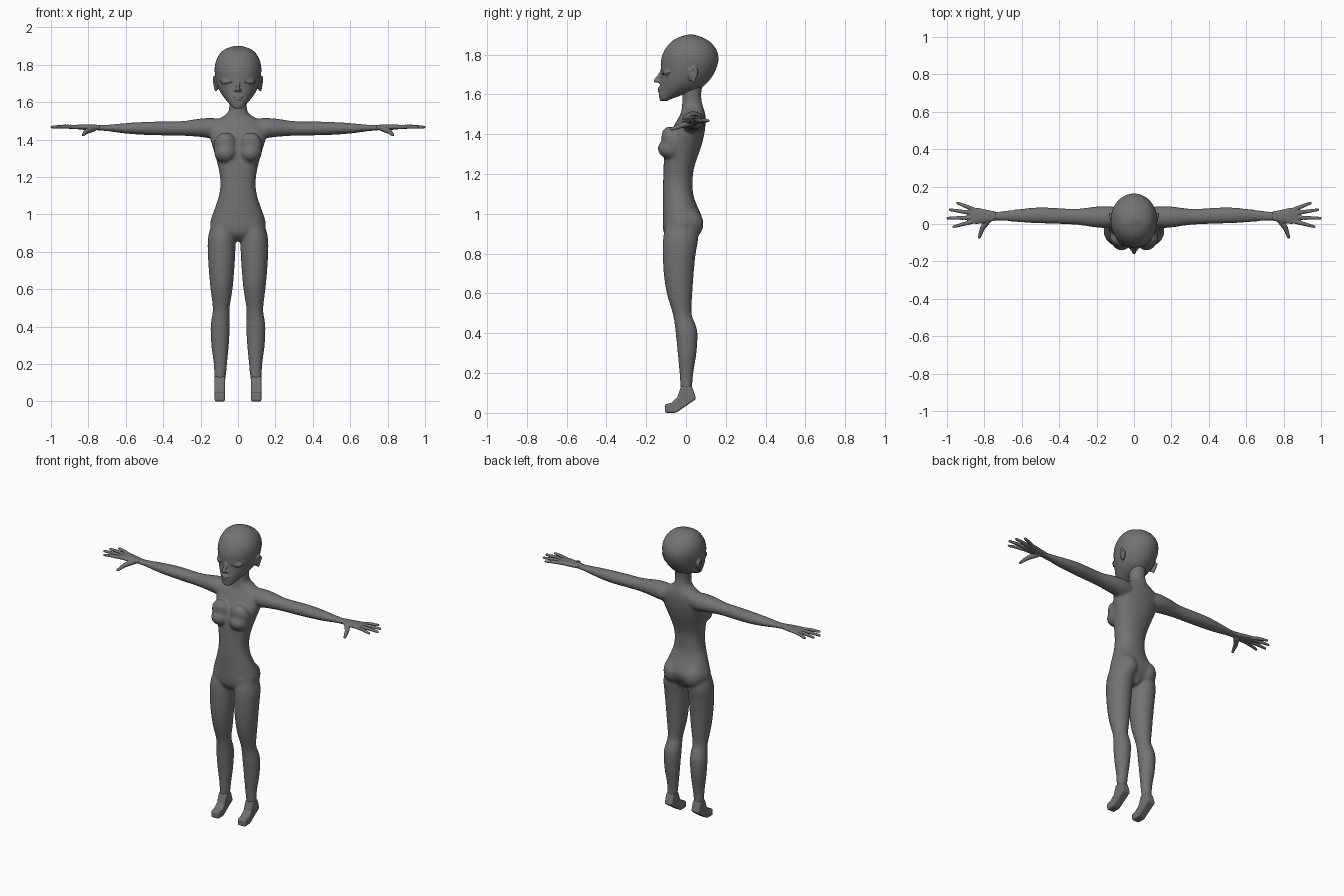
import bpy, bmesh, math
from mathutils import Vector, Matrix

grey = bpy.data.materials.new("dark_grey")
grey.diffuse_color = (0.17, 0.17, 0.17, 1)


def spline(p0, p1, p2, p3, t):
    return [0.5 * (2*b + (c-a)*t + (2*a-5*b+4*c-d)*t*t + (3*b-a-3*c+d)*t**3)
            for a, b, c, d in zip(p0, p1, p2, p3)]


def loft(bm, axis, secs, power=2.0, n=32, sub=3):
    """Skin rings; each section is (position, low1, high1, low2, high2)."""
    rows = []
    for i in range(len(secs) - 1):
        p = [secs[max(0, min(len(secs) - 1, i + k))] for k in (-1, 0, 1, 2)]
        rows += [spline(*p, s / sub) for s in range(sub)]
    rows.append(secs[-1])
    rings = []
    for t, a0, a1, b0, b1 in rows:
        ring = []
        for k in range(n):
            c, s = math.cos(2*math.pi*k/n), math.sin(2*math.pi*k/n)
            a = (a0+a1)/2 + (a1-a0)/2 * math.copysign(abs(c)**(2/power), c)
            b = (b0+b1)/2 + (b1-b0)/2 * math.copysign(abs(s)**(2/power), s)
            ring.append(bm.verts.new((a, b, t) if axis == 'z' else (t, a, b)))
        rings.append(ring)
    for r, q in zip(rings, rings[1:]):
        for k in range(n):
            bm.faces.new((r[k], r[(k+1) % n], q[(k+1) % n], q[k]))
    bm.faces.new(rings[0][::-1])
    bm.faces.new(rings[-1])


def ball(bm, c, r, rot=(0, 0, 0)):
    m = Matrix.Translation(c)
    for ang, ax in zip(rot, 'XYZ'):
        m = m @ Matrix.Rotation(math.radians(ang), 4, ax)
    m = m @ Matrix.Diagonal((*r, 1))
    bmesh.ops.create_uvsphere(bm, u_segments=24, v_segments=16, radius=1, matrix=m)


def limb(bm, points, radii):
    """Chain of tapered cylinders with round joints."""
    for p, r in zip(points, radii):
        ball(bm, p, (r, r, r))
    for p, q, r, s in zip(points, points[1:], radii, radii[1:]):
        p, q = Vector(p), Vector(q)
        m = Matrix.Translation((p+q)/2) @ (q-p).to_track_quat('Z', 'Y').to_matrix().to_4x4()
        bmesh.ops.create_cone(bm, cap_ends=True, segments=16, radius1=r, radius2=s,
                              depth=(q-p).length, matrix=m)


def mirror(bm):
    d = bmesh.ops.duplicate(bm, geom=bm.verts[:] + bm.edges[:] + bm.faces[:])
    bmesh.ops.scale(bm, vec=(-1, 1, 1), verts=[g for g in d['geom'] if isinstance(g, bmesh.types.BMVert)])


def finish(bm, name, voxel=None, smooth=4):
    bmesh.ops.recalc_face_normals(bm, faces=bm.faces[:])
    me = bpy.data.meshes.new(name)
    bm.to_mesh(me)
    bm.free()
    me.materials.append(grey)
    ob = bpy.data.objects.new(name, me)
    bpy.context.collection.objects.link(ob)
    if voxel:
        m = ob.modifiers.new("fuse", 'REMESH')
        m.mode, m.voxel_size, m.use_smooth_shade = 'VOXEL', voxel, True
        s = ob.modifiers.new("soften", 'SMOOTH')
        s.factor, s.iterations = 0.5, smooth
    return ob


# body: legs, arms, bust and seat mirrored, then the torso, fused together
bm = bmesh.new()
legs = [(0.95, .080, .060, -.100, .050), (0.88, .087, .073, -.115, .062), (0.8, .088, .074, -.117, .049),
        (0.7, .088, .068, -.112, .039), (0.6, .088, .059, -.097, .032), (0.5, .090, .045, -.067, .028),
        (0.45, .092, .048, -.058, .046), (0.4, .095, .052, -.052, .058), (0.3, .096, .047, -.042, .053),
        (0.2, .094, .036, -.033, .037), (0.13, .096, .031, -.028, .032), (0.09, .097, .025, -.026, .034)]
loft(bm, 'z', [(z, x - r, x + r, f, b) for z, x, r, f, b in legs])
loft(bm, 'x', [(.06, 0, .085, 1.415, 1.505), (.13, -.020, .095, 1.405, 1.516), (.2, -.019, .094, 1.414, 1.513),
               (.3, -.005, .082, 1.421, 1.499), (.4, 0, .085, 1.422, 1.498), (.5, .003, .090, 1.425, 1.495),
               (.6, .008, .082, 1.432, 1.489), (.7, .016, .070, 1.445, 1.480), (.77, .015, .069, 1.450, 1.480)])
ball(bm, (.066, -.074, 1.328), (.061, .068, .054))
ball(bm, (.068, -.067, 1.362), (.064, .052, .080), (22, 0, 0))
ball(bm, (.070, -.010, .950), (.074, .099, .088))
mirror(bm)
torso = [(.858, .02, -.07, .03), (.88, .06, -.098, .045), (.905, .115, -.112, .06), (.935, .146, -.116, .078),
         (.965, .147, -.117, .084), (1.0, .136, -.117, .074), (1.05, .118, -.117, .052), (1.10, .102, -.117, .036),
         (1.16, .094, -.115, .033), (1.22, .099, -.113, .038), (1.28, .112, -.110, .056), (1.34, .129, -.100, .077),
         (1.40, .147, -.082, .092), (1.45, .150, -.056, .098), (1.49, .135, -.034, .098), (1.517, .092, -.023, .093),
         (1.545, .054, -.020, .084), (1.58, .047, -.019, .077), (1.62, .048, -.02, .078), (1.66, .052, -.02, .088)]
loft(bm, 'z', [(z, -x, x, f, b) for z, x, f, b in torso], power=2.2, n=48)
finish(bm, "body", 0.007, 16)

# hands: palm, four fingers and a thumb
bm = bmesh.new()
loft(bm, 'x', [(.74, .018, .067, 1.452, 1.479), (.79, .008, .076, 1.450, 1.481), (.84, 0, .087, 1.454, 1.481),
               (.875, .005, .083, 1.458, 1.478)], power=2.4)
for base, tip in [((.855, .077), (.943, .112)), ((.865, .058), (.982, .076)),
                  ((.868, .034), (.995, .031)), ((.86, .013), (.963, -.014))]:
    a, b = Vector((*base, 1.467)), Vector((*tip, 1.467))
    limb(bm, [a, a.lerp(b, .5) + Vector((0, 0, .003)), b], [.0115, .0105, .0075])
limb(bm, [(.775, .028, 1.46), (.81, -.022, 1.444), (.827, -.070, 1.426)], [.018, .0135, .0085])
mirror(bm)
finish(bm, "hands", 0.0035, 3)

# feet: side profile raised at the heel, extruded and bevelled
bm = bmesh.new()
side = [(-.106, 0), (-.05, 0), (.051, .07), (.030, .135), (-.025, .135), (-.044, .078), (-.075, .05), (-.106, .043)]
f = bm.faces.new([bm.verts.new((.069, y, z)) for y, z in side])
new = bmesh.ops.extrude_face_region(bm, geom=[f])['geom']
bmesh.ops.translate(bm, vec=(.056, 0, 0), verts=[v for v in new if isinstance(v, bmesh.types.BMVert)])
mirror(bm)
bev = finish(bm, "feet").modifiers.new("bevel", 'BEVEL')
bev.width, bev.segments = 0.010, 3

# head: eyelids and ears mirrored, then skull, nose and lips
bm = bmesh.new()
ball(bm, (.062, -.091, 1.710), (.031, .022, .018), (0, 0, 28))
ball(bm, (.116, .036, 1.702), (.010, .025, .039), (-10, 6, -22))
limb(bm, [(.116, .016, 1.69), (.122, .022, 1.723), (.128, .042, 1.736), (.130, .056, 1.715), (.120, .038, 1.665)],
     [.006, .006, .006, .006, .007])
mirror(bm)
skull = [(1.566, .018, -.126, -.092), (1.575, .032, -.133, -.080), (1.60, .054, -.136, -.01), (1.63, .079, -.134, .07),
         (1.66, .098, -.130, .108), (1.70, .114, -.126, .138), (1.74, .122, -.127, .156), (1.78, .125, -.124, .163),
         (1.82, .118, -.109, .155), (1.86, .097, -.079, .126), (1.885, .067, -.041, .085), (1.898, .030, 0, .047),
         (1.902, .006, .016, .028)]
loft(bm, 'z', [(z, -x, x, f, b) for z, x, f, b in skull], n=48)
limb(bm, [(0, -.116, 1.725), (0, -.136, 1.688), (0, -.151, 1.669)], [.009, .010, .011])
for x in (-.011, .011):
    ball(bm, (x, -.135, 1.664), (.009, .012, .008))
ball(bm, (0, -.130, 1.630), (.026, .014, .006))
ball(bm, (0, -.130, 1.617), (.020, .013, .007))
finish(bm, "head", 0.0045, 4)

# closed eyelashes
bm = bmesh.new()
limb(bm, [(.034, -.120, 1.708), (.048, -.118, 1.702), (.066, -.110, 1.700), (.083, -.095, 1.704), (.096, -.079, 1.713)],
     [.0015, .0025, .003, .003, .0015])
mirror(bm)
for p in finish(bm, "eyelashes").data.polygons:
    p.use_smooth = True
